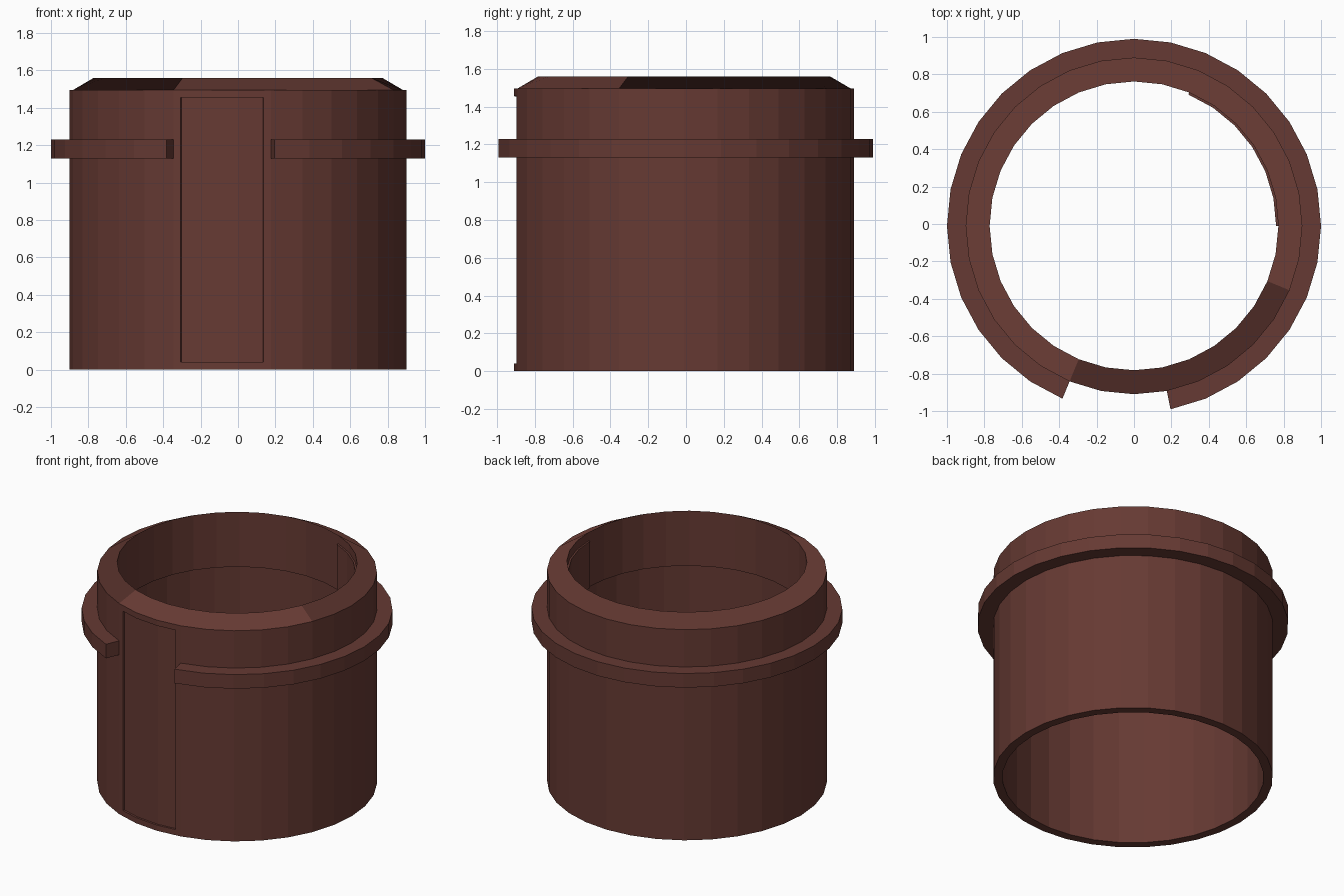
import bpy, bmesh, math

if "Cube" in bpy.data.objects:
    bpy.data.objects.remove(bpy.data.objects["Cube"])

N = 32                 # sides of the round parts
CY = -0.01             # centre line, shifted by the gap in the flange
STEP = 360 / N

brown = bpy.data.materials.new("dark brown")
brown.diffuse_color = (0.133, 0.042, 0.033, 1)
brown.use_nodes = True
brown.node_tree.nodes["Principled BSDF"].inputs["Base Color"].default_value = brown.diffuse_color


def pt(r, deg, z):
    a = math.radians(deg)
    return (r * math.cos(a), r * math.sin(a) + CY, z)


def finish(bm, name):
    me = bpy.data.meshes.new(name)
    bm.to_mesh(me)
    bm.free()
    me.materials.append(brown)
    ob = bpy.data.objects.new(name, me)
    bpy.context.collection.objects.link(ob)
    return ob


def ring(bm, r, z):
    return [bm.verts.new(pt(r, i * STEP, z)) for i in range(N)]


def arc_block(name, r0, r1, z0, z1, start, steps):
    """Closed block with a rectangular section swept along part of the circle."""
    bm = bmesh.new()
    rows = [[bm.verts.new(pt(r, start + k * STEP, z))
             for r, z in ((r0, z0), (r1, z0), (r1, z1), (r0, z1))]
            for k in range(steps + 1)]
    for a, b in zip(rows, rows[1:]):
        for j in range(4):
            bm.faces.new((a[j], b[j], b[j - 3], a[j - 3]))
    bm.faces.new(rows[0])
    bm.faces.new(rows[-1][::-1])
    bmesh.ops.recalc_face_normals(bm, faces=bm.faces)
    return finish(bm, name)


# Body: hollow sleeve with a narrower neck inside; walls listed from rim to rim
bm = bmesh.new()
profile = [(0.772, 1.56), (0.772, 1.17), (0.84, 1.17), (0.84, 0), (0.9, 0), (0.9, 1.495)]
rings = [ring(bm, r, z) for r, z in profile]
front = []
for k, (a, b) in enumerate(zip(rings, rings[1:])):
    for i in range(N):
        j = (i + 1) % N
        f = bm.faces.new((a[i], a[j], b[j], b[i]))
        if k == 4 and 22 <= i + 1 - 0 <= 25 and i in (22, 23, 24):
            front.append(f)

# Sloping top rim: two large faces, a front quarter and the rest
inner, outer = rings[0], rings[-1]
for first, count in ((22, 8), (30, 24)):
    ids = [(first + k) % N for k in range(count + 1)]
    bm.faces.new([outer[i] for i in ids] + [inner[i] for i in reversed(ids)])
bm.normal_update()
if front[0].normal.y > 0:
    for f in bm.faces:
        if f.normal.z < 0.5 or f.calc_center_median().z < 1.4:
            f.normal_flip()
bmesh.ops.recalc_face_normals(bm, faces=bm.faces)

# Recessed label panel at the front
bmesh.ops.inset_region(bm, faces=front, thickness=0.04, depth=0, use_even_offset=True)
bmesh.ops.inset_region(bm, faces=front, thickness=0.001, depth=-0.012, use_even_offset=True)
finish(bm, "sleeve_body")

# Flange around the neck, open at the front panel
arc_block("flange", 0.895, 1.0, 1.13, 1.23, -7 * STEP, 29)

# Thin raised pad on the inner wall of the neck
arc_block("inner_pad", 0.76, 0.775, 1.17, 1.5, 0, 6)
